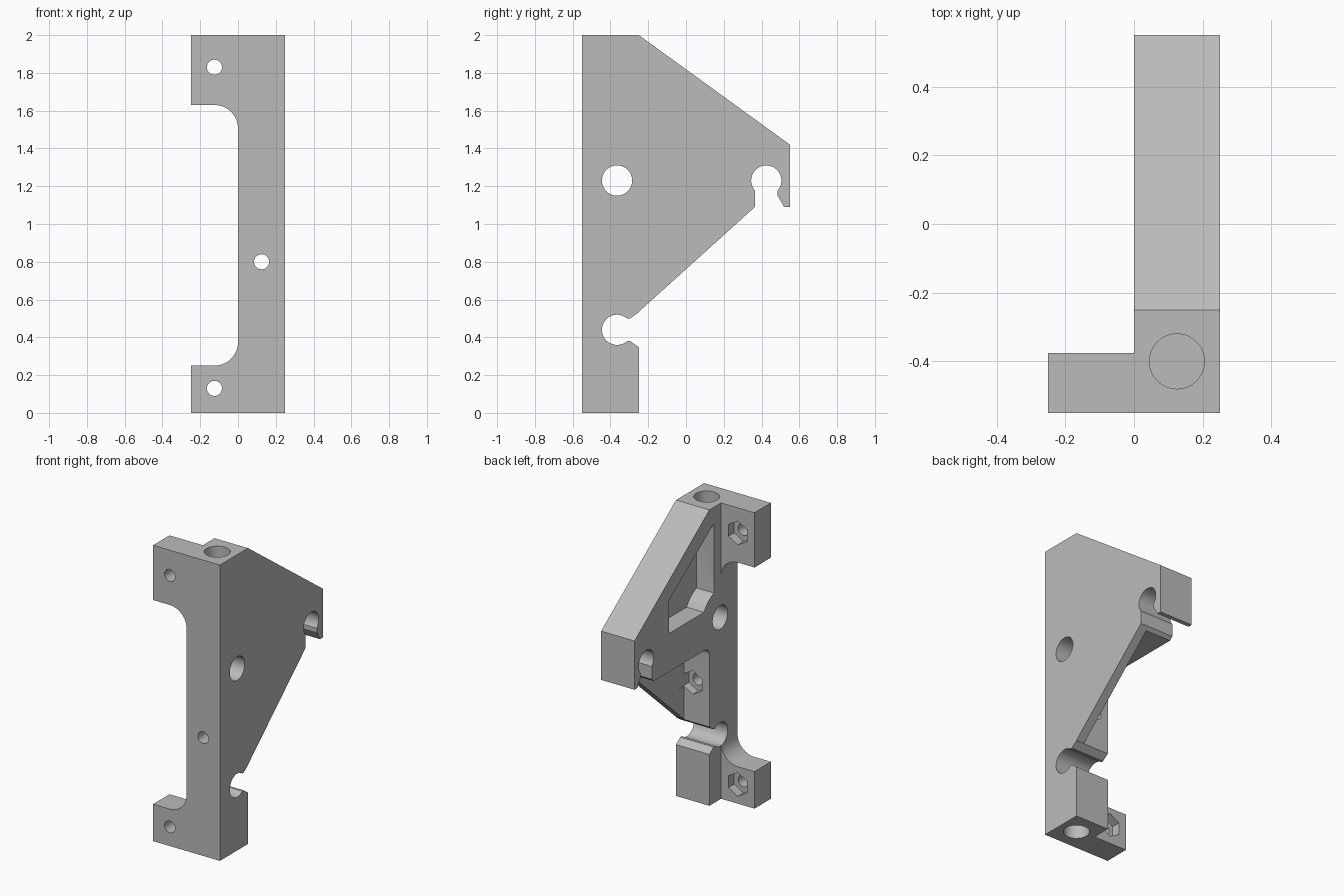
import bpy, bmesh, math
from mathutils import Vector

if "Cube" in bpy.data.objects:
    bpy.data.objects.remove(bpy.data.objects["Cube"], do_unlink=True)

grey = bpy.data.materials.new("plain grey")
grey.use_nodes = True
grey.diffuse_color = (0.5, 0.5, 0.5, 1)
grey.node_tree.nodes["Principled BSDF"].inputs["Base Color"].default_value = (0.5, 0.5, 0.5, 1)

PLACE = {
    "X": lambda u, v, w: Vector((w, u, v)),
    "Y": lambda u, v, w: Vector((u, w, v)),
    "Z": lambda u, v, w: Vector((u, v, w)),
}


def prism(name, points, axis, low, high):
    """Extrude a flat outline along an axis."""
    bm = bmesh.new()
    place = PLACE[axis]
    face = bm.faces.new([bm.verts.new(place(u, v, low)) for u, v in points])
    grown = bmesh.ops.extrude_face_region(bm, geom=[face])["geom"]
    shift = place(0, 0, high - low)
    bmesh.ops.translate(bm, vec=shift, verts=[g for g in grown if isinstance(g, bmesh.types.BMVert)])
    bmesh.ops.recalc_face_normals(bm, faces=bm.faces)
    mesh = bpy.data.meshes.new(name)
    bm.to_mesh(mesh)
    bm.free()
    mesh.materials.append(grey)
    obj = bpy.data.objects.new(name, mesh)
    bpy.context.collection.objects.link(obj)
    return obj


def arc(cu, cv, radius, start, end, steps=12):
    angles = [math.radians(start + (end - start) * i / steps) for i in range(steps + 1)]
    return [(cu + radius * math.cos(a), cv + radius * math.sin(a)) for a in angles]


def disc(cu, cv, radius, sides=48, turn=0):
    return arc(cu, cv, radius, turn, turn + 360, sides)[:-1]


def combine(target, tool, operation):
    mod = target.modifiers.new(operation, "BOOLEAN")
    mod.operation = operation
    mod.solver = "EXACT"
    mod.object = tool
    bpy.context.view_layer.objects.active = target
    bpy.ops.object.modifier_apply(modifier=mod.name)
    bpy.data.objects.remove(tool, do_unlink=True)


# Side plate with its column and hook
bracket = prism("bracket", [(-.55, 0), (-.25, 0), (-.25, .535), (.365, 1.09), (.55, 1.09),
                            (.55, 1.42), (-.25, 2), (-.55, 2)], "X", 0, .25)

# Mounting flange with filleted ears
flange = prism("flange", [(-.25, 0), (.1, 0), (.1, 2), (-.25, 2), (-.25, 1.63)]
               + arc(-.125, 1.505, .125, 90, 0) + arc(-.125, .375, .125, 0, -90)
               + [(-.25, .25)], "Y", -.55, -.375)
combine(bracket, flange, "UNION")

cutters = []

# Upper closed pocket, curved around the rod hole
cutters.append(prism("upper_pocket", [(-.3, 1.89), (-.3, 1.42)] + arc(-.365, 1.23, .2, 71, 30)
                     + [(.18, 1.33), (.18, 1.555)], "X", -.1, .13))

# Lower pocket, open through the slanted edge
cutters.append(prism("lower_pocket", [(-.25, .5), (.45, .9), (.45, 1.07)]
                     + arc(-.2, 1.02, .05, 90, 180), "X", -.1, .19))

# Rod hole and the two snap-in rod seats
for y, z in [(-.365, 1.23), (-.365, .44), (.425, 1.23)]:
    cutters.append(prism("rod_seat", disc(y, z, .08), "X", -.1, .35))
cutters.append(prism("lower_neck", [(-.365, .38), (-.295, .38), (-.24, .34), (-.24, .54),
                                    (-.295, .5), (-.365, .5)], "X", -.1, .35))
cutters.append(prism("hook_neck", [(.365, 1.05), (.365, 1.23), (.485, 1.23), (.485, 1.15),
                                   (.543, 1.05)], "X", -.1, .35))

# Blind vertical holes at the top and bottom of the column
for low, high in [(-.1, .3), (1.7, 2.1)]:
    cutters.append(prism("column_hole", disc(.125, -.4, .08), "Z", low, high))

# Screw holes with hexagonal nut recesses behind
for x, z, back in [(-.125, 1.83, -.375), (-.125, .13, -.375), (.125, .8, -.25)]:
    cutters.append(prism("screw_hole", disc(x, z, .04, 32), "Y", -.65, back + .05))
    cutters.append(prism("nut_recess", disc(x, z, .08, 6, 30), "Y", back - .06, back + .05))

for cutter in cutters:
    combine(bracket, cutter, "DIFFERENCE")

# Smooth the round walls, keep the edges crisp
bpy.ops.object.select_all(action="DESELECT")
bracket.select_set(True)
bpy.context.view_layer.objects.active = bracket
bpy.ops.object.shade_smooth_by_angle(angle=math.radians(25))
